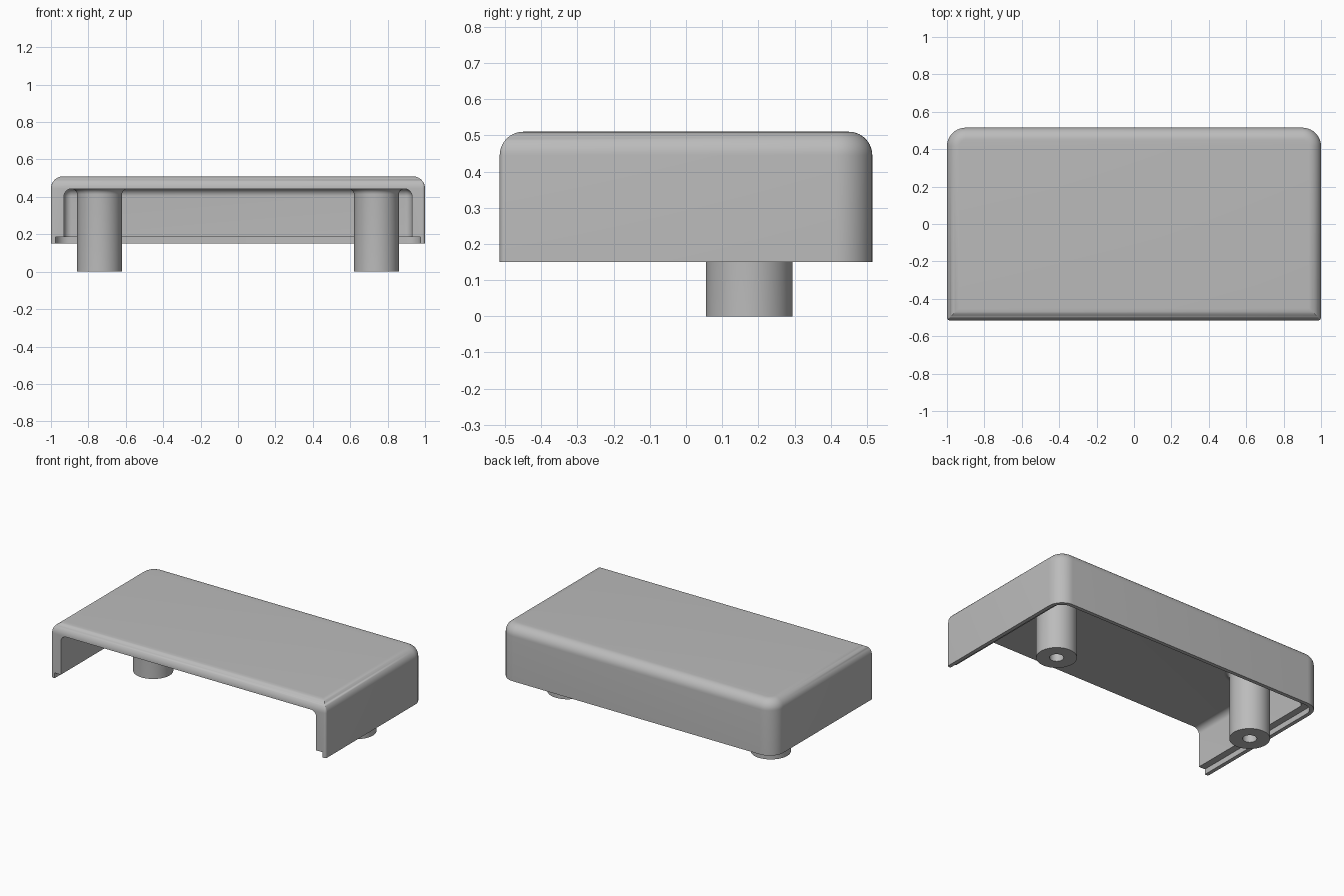
import bpy, bmesh, math

cube = bpy.data.objects.get("Cube")
if cube:
    bpy.data.objects.remove(cube, do_unlink=True)

grey = bpy.data.materials.new("plain grey")
grey.use_nodes = True
COLOUR = (0.5, 0.5, 0.5, 1)
grey.diffuse_color = COLOUR
grey.node_tree.nodes["Principled BSDF"].inputs["Base Color"].default_value = COLOUR


def finish(name, bm):
    bmesh.ops.remove_doubles(bm, verts=bm.verts, dist=1e-5)
    bmesh.ops.recalc_face_normals(bm, faces=bm.faces)
    mesh = bpy.data.meshes.new(name)
    bm.to_mesh(mesh)
    bm.free()
    mesh.materials.append(grey)
    obj = bpy.data.objects.new(name, mesh)
    bpy.context.collection.objects.link(obj)
    return obj


def smooth(obj):
    bpy.ops.object.select_all(action="DESELECT")
    obj.select_set(True)
    bpy.context.view_layer.objects.active = obj
    bpy.ops.object.shade_smooth_by_angle(angle=math.radians(30))


def outline(half_x, front, back, r_front, r_back, steps=10):
    """Rounded rectangle, counter-clockwise from the back left corner."""
    corners = [(1, back, r_back, 0), (-1, back, r_back, 90),
               (-1, front, r_front, 180), (1, front, r_front, 270)]
    points = []
    for side, y, r, start in corners:
        cx = side * (half_x - r)
        cy = y - r if y > 0 else y + r
        for i in range(steps + 1):
            a = math.radians(start + 90 * i / steps)
            points.append((cx + r * math.cos(a), cy + r * math.sin(a)))
    return points


def rounded_box(name, half_x, front, back, r_front, r_back, bottom, top, fillet, steps=10):
    """Box with rounded upright corners and a filleted top rim."""
    layers = [(0, bottom)]
    for i in range(steps + 1 if fillet else 1):
        a = math.pi / 2 * i / steps
        layers.append((fillet * (1 - math.cos(a)), top - fillet + fillet * math.sin(a)))
    bm = bmesh.new()
    rings = []
    for d, z in layers:
        pts = outline(half_x - d, front + d, back - d, max(r_front - d, 0), max(r_back - d, 0))
        rings.append([bm.verts.new((x, y, z)) for x, y in pts])
    count = len(rings[0])
    for low, high in zip(rings, rings[1:]):
        for i in range(count):
            j = (i + 1) % count
            bm.faces.new((low[i], low[j], high[j], high[i]))
    bm.faces.new(rings[0])
    bm.faces.new(rings[-1])
    return finish(name, bm)


def cut(target, cutter):
    mod = target.modifiers.new("cut", "BOOLEAN")
    mod.operation = "DIFFERENCE"
    mod.solver = "EXACT"
    mod.object = cutter
    bpy.context.view_layer.objects.active = target
    bpy.ops.object.modifier_apply(modifier=mod.name)
    bpy.data.objects.remove(cutter, do_unlink=True)


def lathe(name, profile, x, y, steps=48):
    bm = bmesh.new()
    verts = [bm.verts.new((r, 0, z)) for r, z in profile]
    edges = [bm.edges.new(pair) for pair in zip(verts, verts[1:])]
    bmesh.ops.spin(bm, geom=verts + edges, cent=(0, 0, 0), axis=(0, 0, 1),
                   angle=math.tau, steps=steps)
    obj = finish(name, bm)
    obj.location = (x, y, 0)
    return obj


# Cover: filleted shell, open at the front and below, with a rebated lower lip
CEILING = 0.443
cover = rounded_box("cover", 1, -0.515, 0.515, 0.015, 0.1, 0.15, 0.51, 0.065)
cut(cover, rounded_box("cavity", 0.93, -0.8, 0.445, 0, 0.04, 0.05, CEILING, 0.04))
cut(cover, rounded_box("lip_rebate", 0.975, -0.8, 0.49, 0, 0.075, 0.05, 0.185, 0))
smooth(cover)

# Screw posts: hollow from below, flared into the ceiling
POST_R, HOLE_R, FLARE = 0.12, 0.042, 0.03
profile = [(0, 0.3), (HOLE_R, 0.3), (HOLE_R, 0), (POST_R, 0)]
for i in range(7):
    a = math.pi / 2 * i / 6
    profile.append((POST_R + FLARE * (1 - math.cos(a)), CEILING - FLARE + FLARE * math.sin(a)))
profile += [(POST_R + FLARE, CEILING + 0.01), (0, CEILING + 0.01)]
for side, label in ((1, "left"), (-1, "right")):
    smooth(lathe(label + "_post", profile, side * 0.74, 0.175))
